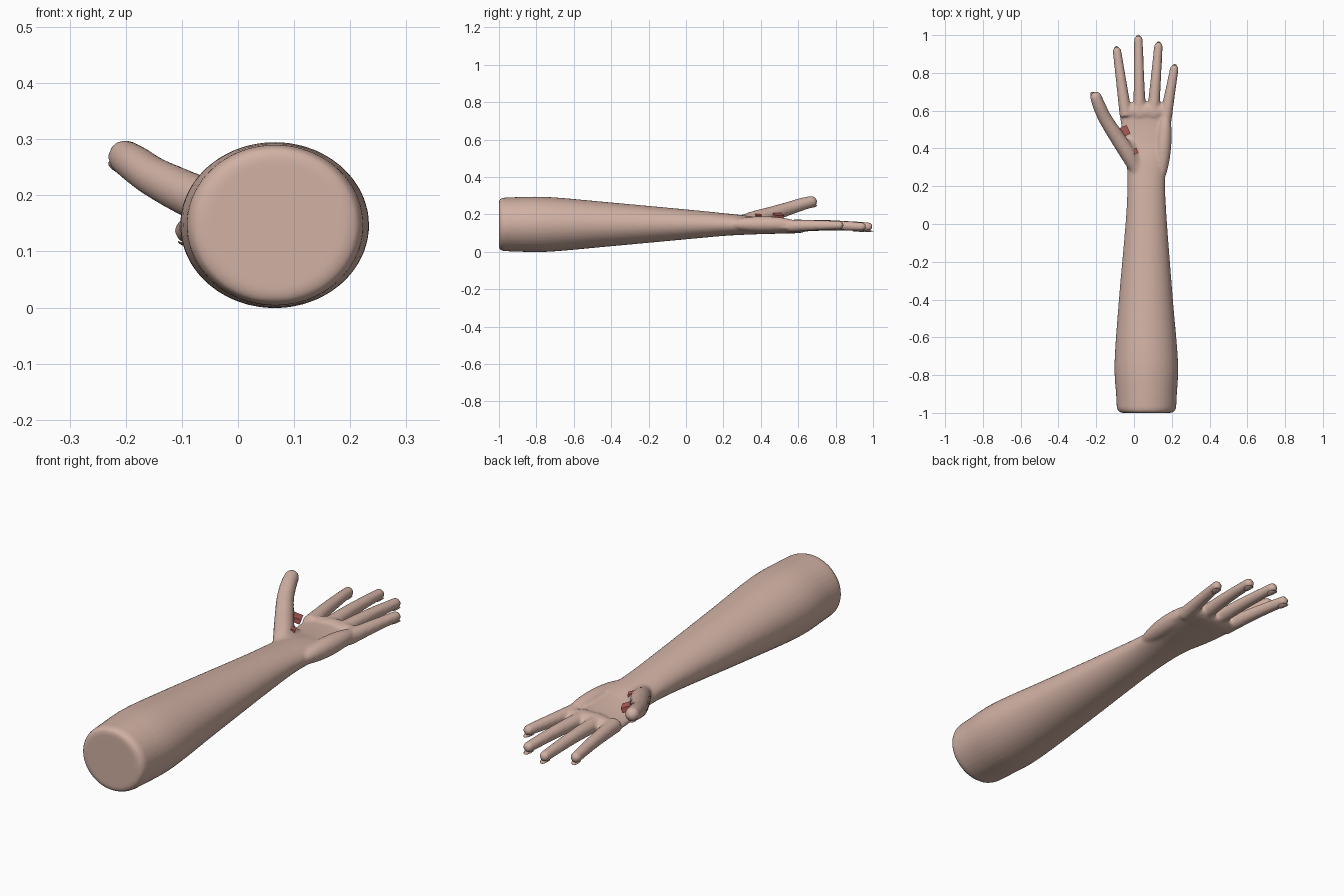
import bpy, bmesh, math
from mathutils import Vector, Matrix

cube = bpy.data.objects.get("Cube")
if cube:
    bpy.data.objects.remove(cube)


def material(name, rgb):
    m = bpy.data.materials.new(name)
    m.use_nodes = True
    m.diffuse_color = (*rgb, 1)
    m.node_tree.nodes["Principled BSDF"].inputs["Base Color"].default_value = (*rgb, 1)
    return m


skin = material("skin", (0.64, 0.44, 0.37))
nail_pink = material("nail pink", (0.64, 0.43, 0.37))
red = material("dark red", (0.43, 0.11, 0.10))


def make_object(name, bm, mat):
    bmesh.ops.recalc_face_normals(bm, faces=bm.faces)
    mesh = bpy.data.meshes.new(name)
    bm.to_mesh(mesh)
    bm.free()
    mesh.materials.append(mat)
    ob = bpy.data.objects.new(name, mesh)
    bpy.context.collection.objects.link(ob)
    return ob


def spline(rows, steps):
    """Smooth interpolation through rows of numbers."""
    rows = [Vector(r) for r in rows]
    out = []
    for i in range(len(rows) - 1):
        a, b = rows[max(i - 1, 0)], rows[i]
        c, d = rows[i + 1], rows[min(i + 2, len(rows) - 1)]
        for s in range(steps):
            t = s / steps
            out.append(b + (c - a) * (t / 2) + (a * 2 - b * 5 + c * 4 - d) * (t * t / 2)
                       + (b * 3 - a - c * 3 + d) * (t ** 3 / 2))
    return out + [rows[-1]]


def loft(bm, rows, sides=40):
    """Skin elliptical rings; each row is x, y, z, half width, half height."""
    rings = []
    for i, r in enumerate(rows):
        p = Vector(r[:3])
        tangent = (Vector(rows[min(i + 1, len(rows) - 1)][:3]) - Vector(rows[max(i - 1, 0)][:3])).normalized()
        across = tangent.cross(Vector((0, 0, 1))).normalized()
        up = across.cross(tangent)
        rings.append([bm.verts.new(p + across * r[3] * math.cos(a) + up * r[4] * math.sin(a))
                      for a in (math.tau * k / sides for k in range(sides))])
    for a, b in zip(rings, rings[1:]):
        for k in range(sides):
            j = (k + 1) % sides
            bm.faces.new((a[k], a[j], b[j], b[k]))
    bm.faces.new(rings[0])
    bm.faces.new(rings[-1])


def finger(bm, points):
    """Round-tipped tube; each point is x, y, z, radius."""
    rows = spline([(*p, p[3]) for p in points], 6)
    end, direction = rows[-1], (Vector(rows[-1][:3]) - Vector(rows[-2][:3])).normalized()
    r = end[3]
    for k in range(1, 7):
        a = math.radians(14 * k)
        rows.append(Vector((*(Vector(end[:3]) + direction * r * math.sin(a)), r * math.cos(a), r * math.cos(a))))
    loft(bm, rows, 20)


def pad(bm, centre, size, turn=0):
    """Rounded ellipsoid swelling of flesh."""
    m = Matrix.Translation(centre) @ Matrix.Rotation(turn, 4, "Z") @ Matrix.Diagonal((*size, 1))
    bmesh.ops.create_uvsphere(bm, u_segments=32, v_segments=16, radius=1, matrix=m)


arm = bmesh.new()
# Forearm, with a slightly rounded flat end
loft(arm, [(0.066, -1.0, 0.147, 0.13, 0.125), (0.066, -0.993, 0.147, 0.148, 0.138), (0.066, -0.975, 0.147, 0.157, 0.143)]
     + spline([(0.066, -0.9, 0.147, 0.161, 0.146), (0.065, -0.73, 0.147, 0.168, 0.146),
               (0.063, -0.4, 0.147, 0.143, 0.117), (0.065, 0.0, 0.147, 0.110, 0.080),
               (0.065, 0.2, 0.146, 0.100, 0.061), (0.066, 0.33, 0.142, 0.106, 0.050),
               (0.067, 0.42, 0.135, 0.123, 0.040), (0.064, 0.52, 0.132, 0.133, 0.034),
               (0.062, 0.61, 0.133, 0.135, 0.032), (0.062, 0.64, 0.134, 0.115, 0.022)], 8))
# Heel of the palm, knuckle ridge and thumb root
pad(arm, (0.155, 0.41, 0.148), (0.042, 0.19, 0.042), -0.08)
pad(arm, (0.062, 0.595, 0.141), (0.138, 0.045, 0.034))
pad(arm, (0.0, 0.34, 0.155), (0.045, 0.12, 0.045), 0.25)
# Fingers: root, middle joint, tip
fingers = {
    "index": ((-0.042, 0.57), (-0.09, 0.915), 0.137),
    "middle": ((0.030, 0.57), (0.023, 0.975), 0.135),
    "ring": ((0.100, 0.57), (0.129, 0.94), 0.135),
    "little": ((0.165, 0.55), (0.213, 0.82), 0.143),
}
for root, tip, z in fingers.values():
    mid = [(a + b) / 2 for a, b in zip(root, tip)]
    finger(arm, [(*root, 0.139, 0.034), (*mid, 0.142, 0.028), (*tip, z, 0.023)])
# Thumb, rising off the palm
finger(arm, [(0.018, 0.27, 0.155, 0.030), (-0.025, 0.36, 0.175, 0.042), (-0.09, 0.46, 0.203, 0.040),
             (-0.148, 0.55, 0.232, 0.036), (-0.182, 0.62, 0.255, 0.034), (-0.201, 0.67, 0.268, 0.031)])
arm_object = make_object("arm_and_hand", arm, skin)
remesh = arm_object.modifiers.new("merge", "REMESH")
remesh.mode = "VOXEL"
remesh.voxel_size = 0.007
remesh.use_smooth_shade = True
blend = arm_object.modifiers.new("blend", "SMOOTH")
blend.factor = 0.5
blend.iterations = 6


def nail(name, place, size):
    """Thin oval plate, curved across its width."""
    bm = bmesh.new()
    bmesh.ops.create_uvsphere(bm, u_segments=16, v_segments=8, radius=1)
    for v in bm.verts:
        x, y, z = v.co
        v.co = (x * size[0], y * size[1], z * 0.003 + x * x * 0.006)
    bmesh.ops.transform(bm, matrix=place, verts=bm.verts)
    ob = make_object(name, bm, nail_pink)
    for f in ob.data.polygons:
        f.use_smooth = True


# Nails on the back of the hand
for name, (root, tip, z) in fingers.items():
    turn = math.atan2(root[0] - tip[0], tip[1] - root[1])
    nail(name + "_nail", Matrix.Translation((*tip, z - 0.025)) @ Matrix.Rotation(turn, 4, "Z"), (0.017, 0.027))
thumb_turn = Matrix.Rotation(0.4, 4, "Z") @ Matrix.Rotation(0.2, 4, "X") @ Matrix.Rotation(0.6, 4, "Y")
nail("thumb_nail", Matrix.Translation((-0.215, 0.672, 0.244)) @ thumb_turn, (0.02, 0.03))


def red_piece(name, centre, size, turn):
    bm = bmesh.new()
    m = (Matrix.Translation(centre) @ Matrix.Rotation(turn, 4, "Z") @ Matrix.Rotation(0.35, 4, "Y")
         @ Matrix.Diagonal((*size, 1)))
    bmesh.ops.create_cube(bm, size=1, matrix=m)
    make_object(name, bm, red)


# Small red pieces between thumb and palm
red_piece("red_tab", (-0.058, 0.488, 0.195), (0.06, 0.05, 0.022), 0.45)
red_piece("red_sliver", (0.006, 0.385, 0.196), (0.022, 0.03, 0.012), 0.45)
